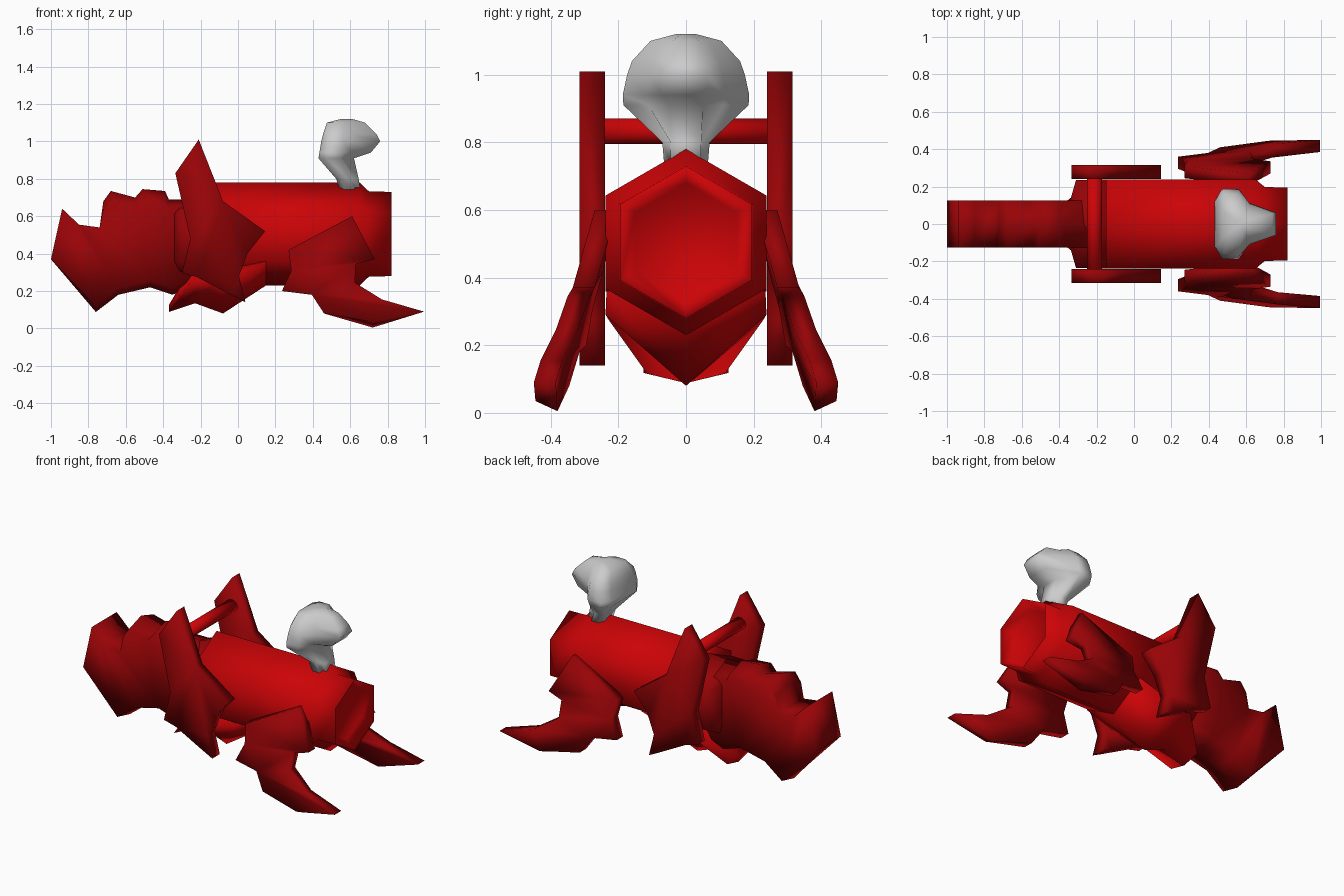
import bpy, bmesh, math

if "Cube" in bpy.data.objects:
    bpy.data.objects.remove(bpy.data.objects["Cube"], do_unlink=True)


def make_material(name, rgb):
    m = bpy.data.materials.new(name)
    m.use_nodes = True
    m.diffuse_color = (*rgb, 1)
    bsdf = m.node_tree.nodes["Principled BSDF"]
    bsdf.inputs["Base Color"].default_value = (*rgb, 1)
    bsdf.inputs["Roughness"].default_value = 0.6
    return m


red = make_material("bright red", (0.6, 0.001, 0.002))
dark_red = make_material("dark red", (0.31, 0.001, 0.002))
grey = make_material("light grey", (0.6, 0.6, 0.6))


def loft(name, rings, mat):
    """Bridge a list of equal-length point rings, cap both ends, shade smooth."""
    bm = bmesh.new()
    vs = [[bm.verts.new(p) for p in ring] for ring in rings]
    n = len(rings[0])
    for a, b in zip(vs, vs[1:]):
        for i in range(n):
            j = (i + 1) % n
            bm.faces.new((a[i], a[j], b[j], b[i]))
    caps = [bm.faces.new(vs[0]), bm.faces.new(vs[-1])]
    bmesh.ops.recalc_face_normals(bm, faces=bm.faces)
    bmesh.ops.triangulate(bm, faces=caps, ngon_method='EAR_CLIP')
    for f in bm.faces:
        f.smooth = True
    me = bpy.data.meshes.new(name)
    bm.to_mesh(me)
    bm.free()
    me.materials.append(mat)
    ob = bpy.data.objects.new(name, me)
    bpy.context.collection.objects.link(ob)


def hexagon(x, r, z=0.505):
    """Hexagon across the x axis with a corner on top."""
    return [(x, r * math.sin(k * math.pi / 3), z + r * math.cos(k * math.pi / 3))
            for k in range(6)]


# Hexagonal body with a stepped, recessed rear end
loft("body", [hexagon(-0.15, 0.275), hexagon(0.65, 0.275), hexagon(0.70, 0.228),
              hexagon(0.82, 0.225), hexagon(0.76, 0.175)], red)

# Lower shoulder section in front of the body
collar = []
for x, w, top in ((-0.14, 0.238, 0.72), (-0.31, 0.235, 0.68), (-0.34, 0.13, 0.66)):
    collar.append([(x, 0, top), (x, w, 0.61), (x, w, 0.36),
                   (x, 0, 0.24), (x, -w, 0.36), (x, -w, 0.61)])
loft("shoulder_section", collar, dark_red)

# Pointed chest keel
keel = []
for x, w, edge, low, top in ((0.15, 0.235, 0.36, 0.23, 0.40),
                             (-0.08, 0.238, 0.29, 0.08, 0.38),
                             (-0.23, 0.225, 0.27, 0.135, 0.36),
                             (-0.37, 0.115, 0.116, 0.088, 0.125)):
    keel.append([(x, 0, low), (x, w, edge), (x, 0, top), (x, -w, edge)])
loft("chest_keel", keel, red)

# Front head: side profile swept across y, with a shallow ridge above and below
head_profile = [(-1.0, 0.37), (-0.94, 0.64), (-0.85, 0.555), (-0.74, 0.54),
                (-0.72, 0.68), (-0.68, 0.735), (-0.55, 0.70), (-0.51, 0.745),
                (-0.39, 0.735), (-0.37, 0.69), (-0.22, 0.69), (-0.22, 0.24),
                (-0.35, 0.18), (-0.47, 0.22), (-0.64, 0.18), (-0.76, 0.088)]
loft("front_head",
     [[(x, y, z + (0.03 if y and z < 0.3 else -0.04 if y and z > 0.66 else 0))
       for x, z in head_profile] for y in (-0.125, 0, 0.125)], dark_red)

# Front fins (x, z) and splayed rear legs (x, z, outer y)
fin_profile = [(-0.21, 1.01), (-0.335, 0.83), (-0.255, 0.48), (-0.30, 0.295),
               (-0.22, 0.275), (-0.03, 0.175), (0.04, 0.14), (0.005, 0.28),
               (0.05, 0.40), (0.145, 0.52), (-0.08, 0.68)]
leg_profile = [(0.61, 0.60, 0.27), (0.27, 0.42, 0.31), (0.285, 0.31, 0.34),
               (0.235, 0.20, 0.36), (0.395, 0.18, 0.38), (0.46, 0.08, 0.41),
               (0.72, 0.005, 0.445), (0.995, 0.09, 0.45), (0.77, 0.155, 0.43),
               (0.625, 0.245, 0.385), (0.63, 0.345, 0.35), (0.73, 0.37, 0.335)]
for side, s in (("left", 1), ("right", -1)):
    loft("front_fin_" + side,
         [[(x, s * y, z) for x, z in fin_profile] for y in (0.24, 0.315)], dark_red)
    # The outer sole edge sits a little higher than the inner one
    loft("rear_leg_" + side,
         [[(x, s * (y - t), max(z, lowest)) for x, z, y in leg_profile]
          for t, lowest in ((0.065, 0.0), (0, 0.035))], dark_red)

# Crossbar joining the fins
loft("crossbar", [[(-0.212 + 0.04 * math.cos(k * math.pi / 6), y,
                    0.833 + 0.038 * math.sin(k * math.pi / 6)) for k in range(12)]
                  for y in (-0.25, 0.25)], red)

# Grey knob: stacked sections (z, back x, widest x, shoulder x, nose x, half width, nose half width)
knob = []
for z, x0, xa, xb, xn, w, n in ((0.74, 0.545, 0.57, 0.62, 0.655, 0.065, 0.045),
                                (0.80, 0.525, 0.55, 0.60, 0.645, 0.07, 0.045),
                                (0.91, 0.43, 0.47, 0.55, 0.62, 0.185, 0.05),
                                (0.94, 0.435, 0.47, 0.56, 0.71, 0.187, 0.07),
                                (1.00, 0.445, 0.475, 0.56, 0.76, 0.174, 0.06),
                                (1.04, 0.455, 0.48, 0.56, 0.74, 0.16, 0.055),
                                (1.10, 0.475, 0.50, 0.57, 0.68, 0.105, 0.04),
                                (1.12, 0.55, 0.56, 0.59, 0.61, 0.03, 0.015)):
    half = [(x0, 0.65 * w), (xa, w), (xb, w), (0.3 * xn + 0.7 * xb, 0.55 * w + 0.2 * n), (xn, n)]
    knob.append([(x, y, z) for x, y in half] + [(x, -y, z) for x, y in reversed(half)])
loft("rear_knob", knob, grey)
